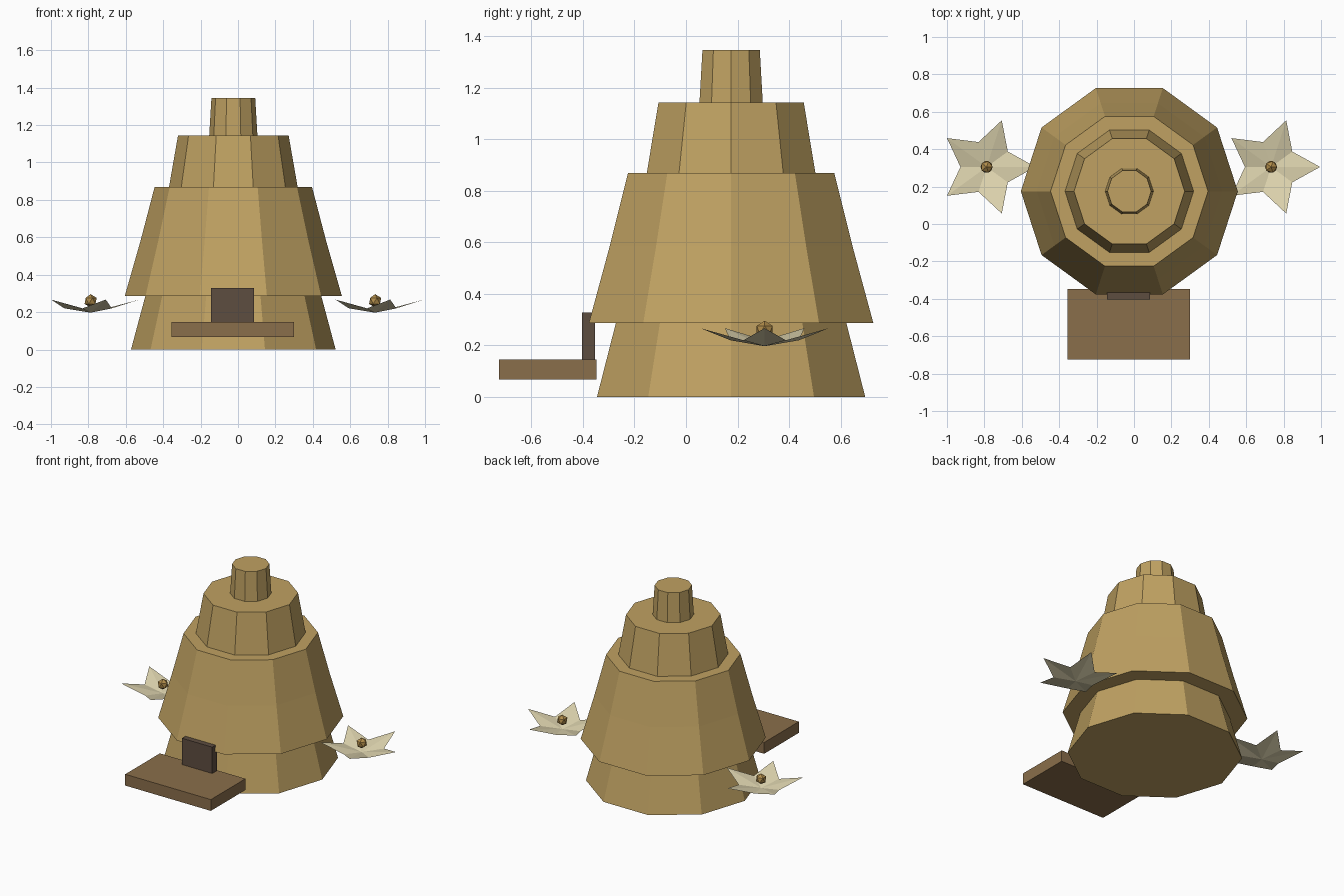
import bpy, bmesh, math
from mathutils import Matrix

if "Cube" in bpy.data.objects:
    bpy.data.objects.remove(bpy.data.objects["Cube"])

def material(name, rgb):
    m = bpy.data.materials.new(name)
    m.diffuse_color = [(c / 255) ** 2.2 for c in rgb] + [1]
    m.use_nodes = True
    m.node_tree.nodes["Principled BSDF"].inputs["Base Color"].default_value = m.diffuse_color
    return m

STRAW = material("straw", (190, 160, 98))
WOOD = material("wood", (137, 110, 76))
DARK_WOOD = material("dark wood", (94, 78, 66))
CREAM = material("cream petal", (222, 212, 174))
GOLD = material("gold centre", (176, 140, 76))

def finish(name, bm, mat):
    me = bpy.data.meshes.new(name)
    bm.to_mesh(me)
    bm.free()
    me.materials.append(mat)
    ob = bpy.data.objects.new(name, me)
    bpy.context.collection.objects.link(ob)
    return ob

def tier(name, profile, sides=10, centre=(-0.025, 0.175)):
    """Closed ten-sided stack of rings given as (radius, z)."""
    bm = bmesh.new()
    rings = []
    for r, z in profile:
        rings.append([bm.verts.new((centre[0] + r * math.cos(math.tau * i / sides),
                                    centre[1] + r * math.sin(math.tau * i / sides), z))
                      for i in range(sides)])
    for a, b in zip(rings, rings[1:]):
        for i in range(sides):
            j = (i + 1) % sides
            bm.faces.new((a[i], a[j], b[j], b[i]))
    bm.faces.new(rings[0][::-1])
    bm.faces.new(rings[-1])
    finish(name, bm, STRAW)

def box(name, lo, hi, mat):
    bm = bmesh.new()
    size = [h - l for l, h in zip(lo, hi)]
    mid = [(h + l) / 2 for l, h in zip(lo, hi)]
    bmesh.ops.create_cube(bm, size=1, matrix=Matrix.Translation(mid) @ Matrix.Diagonal((*size, 1)))
    finish(name, bm, mat)

def flower(name, x, y):
    # five-pointed cupped star
    bm = bmesh.new()
    c = bm.verts.new((x, y, 0.197))
    rim = []
    for i in range(10):
        r, z = (0.262, 0.267) if i % 2 == 0 else (0.14, 0.22)
        a = math.tau * i / 10
        rim.append(bm.verts.new((x + r * math.cos(a), y + r * math.sin(a), z)))
    for i in range(10):
        bm.faces.new((c, rim[i], rim[(i + 1) % 10]))
    finish(name + "_petals", bm, CREAM)
    # round centre
    bm = bmesh.new()
    bmesh.ops.create_icosphere(bm, subdivisions=1, radius=0.036,
                               matrix=Matrix.Translation((x, y, 0.26)))
    finish(name + "_centre", bm, GOLD)

# stacked hive body
tier("hive_base", [(0.547, 0), (0.47, 0.287)])
tier("hive_body", [(0.58, 0.287), (0.495, 0.585), (0.421, 0.868)])
tier("hive_shoulder", [(0.344, 0.868), (0.296, 1.143)])
tier("hive_cap", [(0.129, 1.143), (0.117, 1.345)])

# landing board and door
box("landing_board", (-0.355, -0.725, 0.068), (0.3, -0.347, 0.146), WOOD)
box("door", (-0.145, -0.403, 0.146), (0.085, -0.353, 0.328), DARK_WOOD)

# flowers on both sides
flower("left_flower", -0.788, 0.305)
flower("right_flower", 0.733, 0.305)
